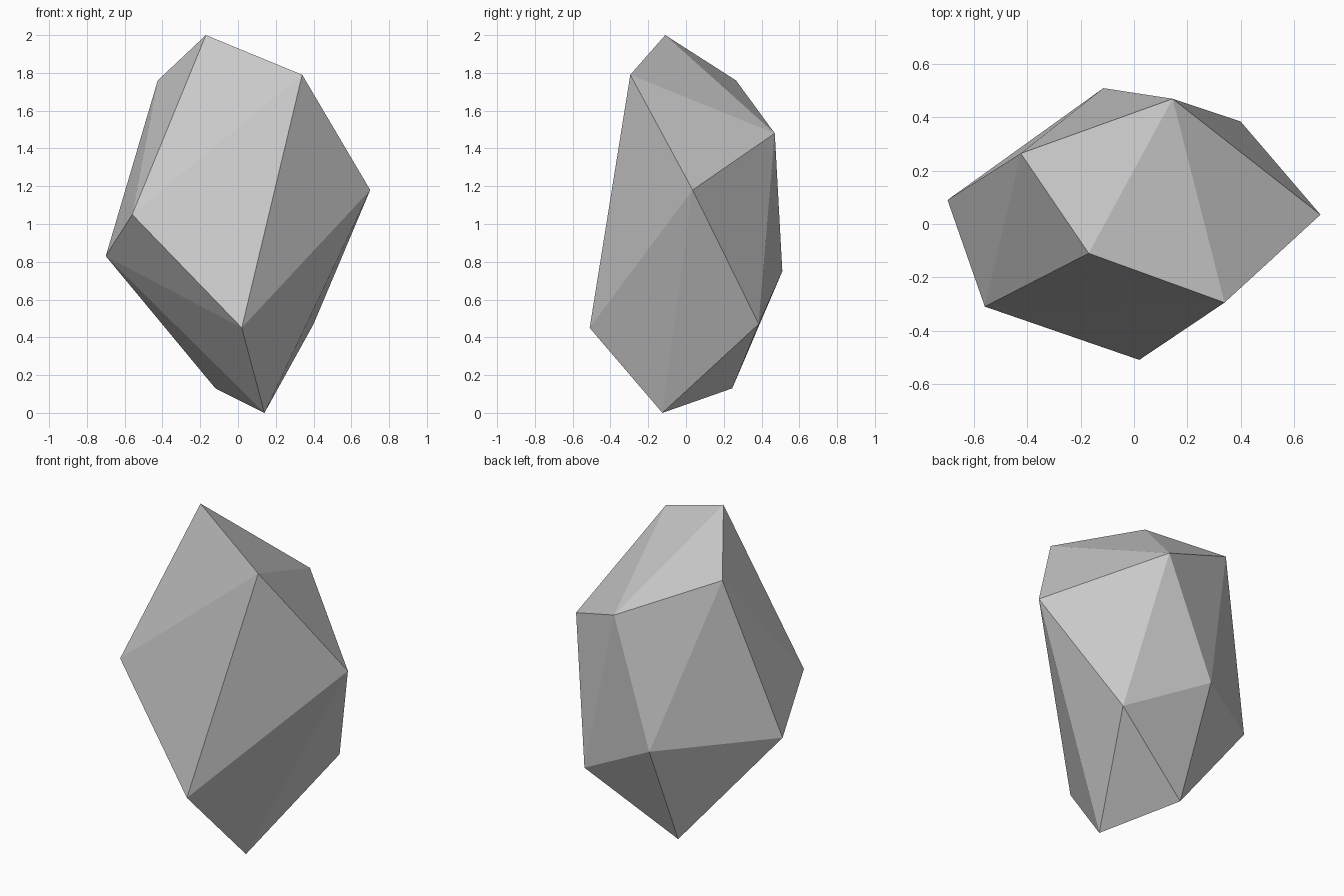
import bpy
import bmesh
from mathutils import Vector

cube = bpy.data.objects.get("Cube")
if cube:
    bpy.data.objects.remove(cube, do_unlink=True)

# Plain stone colour
stone = bpy.data.materials.new("stone_grey")
stone.use_nodes = True
grey = (0.6, 0.6, 0.6, 1.0)
stone.diffuse_color = grey
shader = next(n for n in stone.node_tree.nodes if n.type == "BSDF_PRINCIPLED")
shader.inputs["Base Color"].default_value = grey
shader.inputs["Roughness"].default_value = 0.9

# Corner points of the rock, grouped by height
crown = [(-.17, -.11, 2), (.34, -.295, 1.79), (-.425, .265, 1.76), (.145, .47, 1.48)]
waist = [(.7, .035, 1.18), (-.56, -.31, 1.05), (-.7, .09, .83), (-.115, .51, .75)]
foot = [(.4, .385, .47), (.02, -.51, .45), (-.12, .245, .13), (.14, -.125, 0)]


def faceted_rock(name, corners, material):
    """Wrap the corners in a convex, flat-shaded skin."""
    bm = bmesh.new()
    for corner in corners:
        bm.verts.new(Vector(corner))
    bmesh.ops.convex_hull(bm, input=bm.verts[:])
    bmesh.ops.recalc_face_normals(bm, faces=bm.faces[:])
    for face in bm.faces:
        face.smooth = False
    mesh = bpy.data.meshes.new(name)
    bm.to_mesh(mesh)
    bm.free()
    mesh.materials.append(material)
    rock = bpy.data.objects.new(name, mesh)
    bpy.context.collection.objects.link(rock)
    return rock


faceted_rock("rock", crown + waist + foot, stone)
